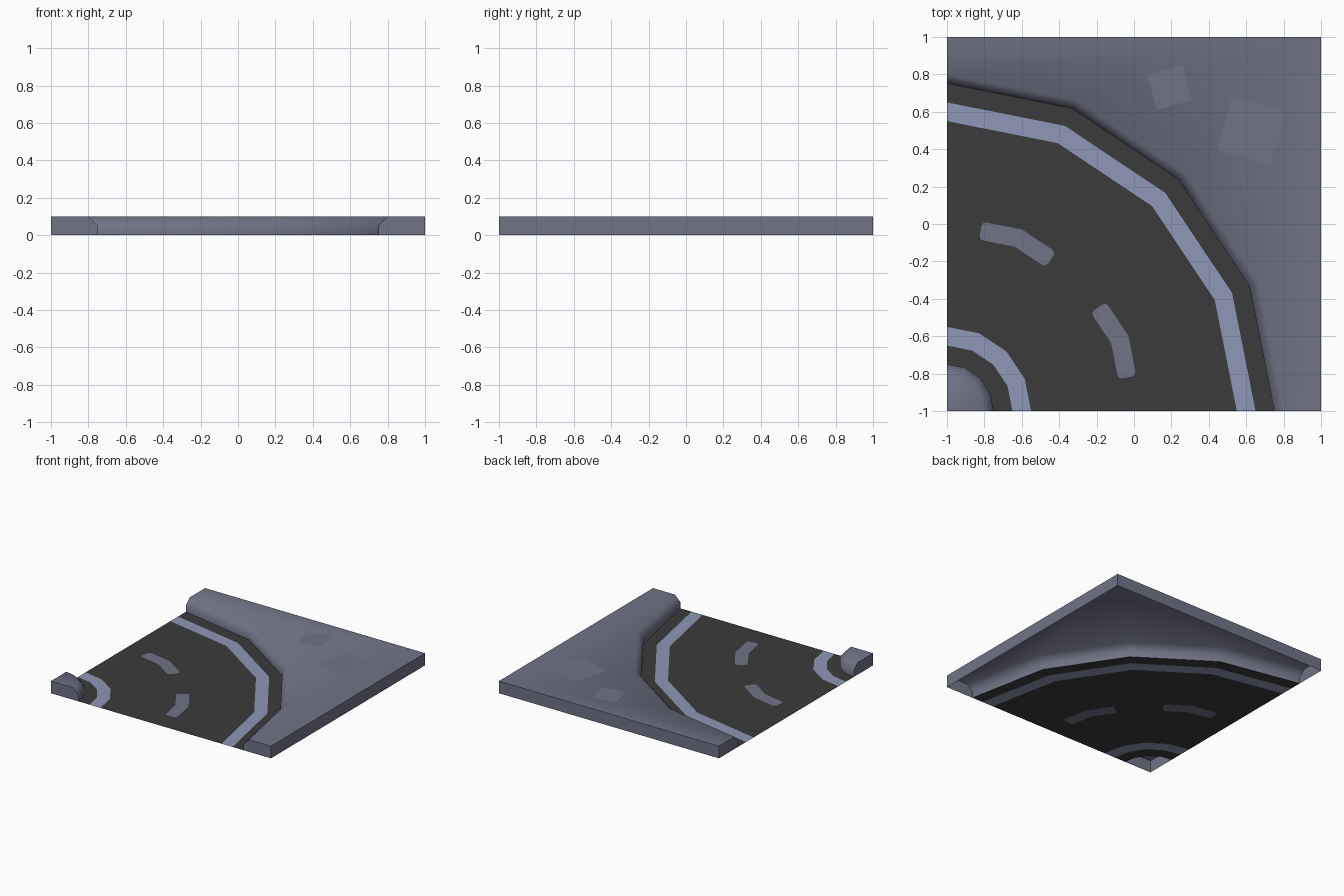
import bpy, bmesh, math
from mathutils import Vector

if "Cube" in bpy.data.objects:
    bpy.data.objects.remove(bpy.data.objects["Cube"])

CENTRE = Vector((-1, -1))      # the bend turns about this tile corner
STEPS = 4                      # segments per quarter turn


def material(name, rgb):
    m = bpy.data.materials.new(name)
    m.diffuse_color = (*rgb, 1)
    m.use_nodes = True
    m.node_tree.nodes["Principled BSDF"].inputs["Base Color"].default_value = m.diffuse_color
    return m


GROUND = material("slate ground", (0.165, 0.173, 0.242))
ASPHALT = material("dark asphalt", (0.043, 0.043, 0.043))
STRIPE = material("pale blue line", (0.275, 0.309, 0.468))


def polar(r, deg):
    a = math.radians(deg)
    return CENTRE + Vector((math.cos(a), math.sin(a))) * r


def arc(r):
    return [polar(r, 90 * i / STEPS) for i in range(STEPS + 1)]


def finish(bm, name, mat):
    mesh = bpy.data.meshes.new(name)
    bm.to_mesh(mesh)
    bm.free()
    ob = bpy.data.objects.new(name, mesh)
    bpy.context.collection.objects.link(ob)
    mesh.materials.append(mat)
    return ob


def sheet(name, loops, mat, z=0.0):
    """Flat face bounded by the first loop, with the other loops as holes."""
    bm = bmesh.new()
    edges = []
    for loop in loops:
        vs = [bm.verts.new((p.x, p.y, z)) for p in loop]
        edges += [bm.edges.new((vs[i - 1], vs[i])) for i in range(len(vs))]
    bmesh.ops.triangle_fill(bm, edges=edges, use_beauty=True, normal=(0, 0, 1))
    bm.normal_update()
    for f in bm.faces:
        if f.normal.z < 0:
            f.normal_flip()
    return finish(bm, name, mat)


def ring(r0, r1):
    return arc(r1) + arc(r0)[::-1]


def bank(name, r_low, r_top, corners):
    """Hollow raised ground with a chamfered kerb along the bend."""
    bm = bmesh.new()
    levels = []
    for r, z in ((r_low, 0), (r_low, 0.05), (r_top, 0.1)):
        pts = arc(r) + [Vector(c) for c in corners]
        levels.append([bm.verts.new((p.x, p.y, z)) for p in pts])
    n = len(levels[0])
    for a, b in zip(levels, levels[1:]):
        for i in range(n):
            j = (i + 1) % n
            bm.faces.new((a[i], a[j], b[j], b[i]))
    top = bm.faces.new(levels[-1])
    bm.normal_update()
    if top.normal.z < 0:
        bmesh.ops.reverse_faces(bm, faces=bm.faces[:])
    ob = finish(bm, name, GROUND)
    bpy.ops.object.select_all(action='DESELECT')
    ob.select_set(True)
    bpy.context.view_layer.objects.active = ob
    bpy.ops.object.shade_smooth_by_angle(angle=math.radians(50))
    return ob


def dash_outline(mid):
    """Bent lane dash around the arc vertex at angle mid, with rounded ends."""
    def at(r, side):
        return polar(r, mid).lerp(polar(r, mid + side * 90 / STEPS), 0.53)
    raw = [(at(1.05, -1), 1), (polar(1.05, mid), 0), (at(1.05, 1), 1),
           (at(0.95, 1), 1), (polar(0.95, mid), 0), (at(0.95, -1), 1)]
    out = []
    for i, (c, rounded) in enumerate(raw):
        if not rounded:
            out.append(c)
            continue
        a, b = raw[i - 1][0], raw[(i + 1) % len(raw)][0]
        p = c + (a - c).normalized() * 0.025
        q = c + (b - c).normalized() * 0.025
        out += [p, (p + q) / 4 + c / 2, q]
    return out


# road surface, lines and dashes, all flush at ground level
dashes = [dash_outline(22.5), dash_outline(67.5)]
sheet("road", [ring(0.45, 1.55)] + dashes, ASPHALT)
for i, d in enumerate(dashes):
    sheet(f"lane_dash_{i + 1}", [d], GROUND)
for label, line, edge in (("outer", (1.55, 1.65), (1.65, 1.75)),
                          ("inner", (0.35, 0.45), (0.25, 0.35))):
    sheet(label + "_line", [ring(*line)], STRIPE)
    sheet(label + "_road_edge", [ring(*edge)], ASPHALT)

# raised ground on both sides of the bend
bank("outer_bank", 1.75, 1.8, [(-1, 1), (1, 1), (1, -1)])
bank("inner_bank", 0.25, 0.2, [(-1, -1)])

# thin square patches on the outer bank
for name, x, y, size, turn in (("small_patch", 0.19, 0.73, 0.195, 15),
                               ("large_patch", 0.63, 0.50, 0.298, -15)):
    pts = []
    for k in range(4):
        a = math.radians(turn + 45 + 90 * k)
        pts.append(Vector((x + math.cos(a) * size / math.sqrt(2),
                           y + math.sin(a) * size / math.sqrt(2))))
    sheet(name, [pts], GROUND, z=0.1015)
